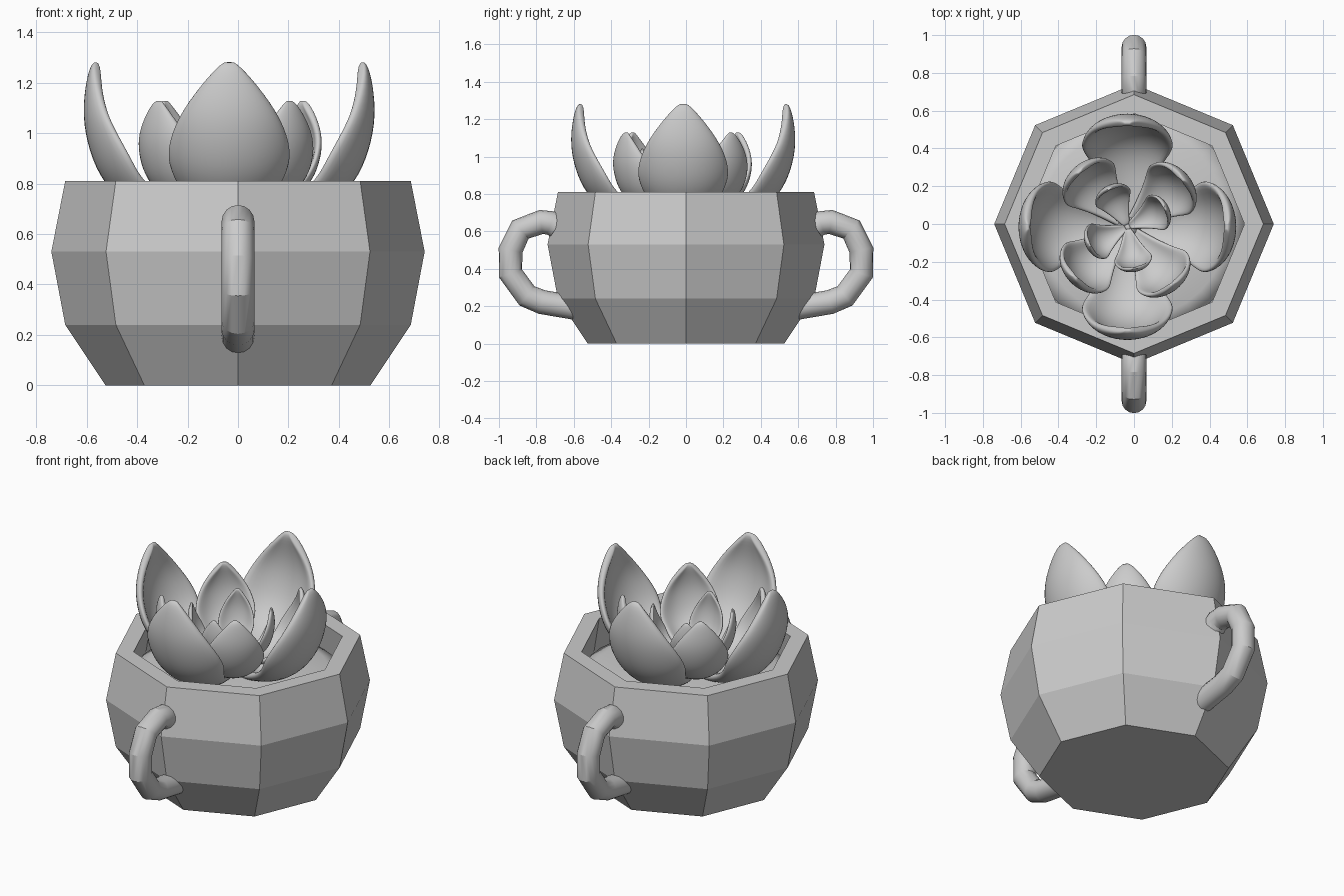
import bpy, bmesh, math
from mathutils import Vector

if "Cube" in bpy.data.objects:
    bpy.data.objects.remove(bpy.data.objects["Cube"])


def make_object(name, bm, smooth=False):
    bmesh.ops.recalc_face_normals(bm, faces=bm.faces)
    for f in bm.faces:
        f.smooth = smooth
    me = bpy.data.meshes.new(name)
    bm.to_mesh(me)
    bm.free()
    ob = bpy.data.objects.new(name, me)
    bpy.context.collection.objects.link(ob)
    return ob


def bridge(bm, a, b):
    n = len(a)
    for i in range(n):
        bm.faces.new((a[i], a[(i + 1) % n], b[(i + 1) % n], b[i]))


def lathe(name, profile, sides, centre=(0, 0), smooth=False):
    """Closed solid of revolution with capped ends."""
    bm = bmesh.new()
    rings = []
    for r, z in profile:
        rings.append([bm.verts.new((centre[0] + r * math.cos(math.tau * i / sides),
                                    centre[1] + r * math.sin(math.tau * i / sides), z))
                      for i in range(sides)])
    for a, b in zip(rings, rings[1:]):
        bridge(bm, a, b)
    bm.faces.new(rings[0])
    bm.faces.new(rings[-1])
    return make_object(name, bm, smooth)


def handle(name, sign):
    """Round tube with angular bends along a path in the y-z plane."""
    path = [Vector(p) for p in ((0.69, 0.625), (0.72, 0.645), (0.775, 0.65), (0.885, 0.61),
                                (0.938, 0.5), (0.938, 0.375), (0.85, 0.255), (0.77, 0.222),
                                (0.58, 0.19))]
    radius, sides = 0.065, 16
    bm = bmesh.new()
    rings = []
    for i, p in enumerate(path):
        d1 = (p - path[max(i - 1, 0)]).normalized()
        d2 = (path[min(i + 1, len(path) - 1)] - p).normalized()
        t = (d1 + d2).normalized()
        n = Vector((-t.y, t.x))
        ring = []
        for k in range(sides):
            a = math.tau * k / sides
            q = p + n * radius * math.sin(a)
            ring.append(bm.verts.new((radius * math.cos(a), sign * q.x, q.y)))
        rings.append(ring)
    for a, b in zip(rings, rings[1:]):
        bridge(bm, a, b)
    bm.faces.new(rings[0])
    bm.faces.new(rings[-1])
    ob = make_object(name, bm)
    bpy.ops.object.select_all(action='DESELECT')
    bpy.context.view_layer.objects.active = ob
    ob.select_set(True)
    bpy.ops.object.shade_smooth_by_angle(angle=math.radians(25))
    return ob


# midrib rows: radius, height above base, half width, cup depth at the edges
LEAF = [(0.02, 0.00, 0.04, 0.01), (0.20, 0.01, 0.11, 0.04), (0.38, 0.05, 0.20, 0.10),
        (0.495, 0.15, 0.245, 0.14), (0.548, 0.28, 0.24, 0.125), (0.568, 0.41, 0.20, 0.085),
        (0.553, 0.53, 0.12, 0.04), (0.525, 0.63, 0.014, 0.0)]
PLANT = Vector((-0.035, -0.015, 0))


def leaf(name, angle, rscale, scale, zscale, z0):
    bm = bmesh.new()
    rad = Vector((math.cos(angle), math.sin(angle), 0))
    side = Vector((-rad.y, rad.x, 0))
    rows = []
    for i, (r, h, w, cup) in enumerate(LEAF):
        a, b = LEAF[max(i - 1, 0)], LEAF[min(i + 1, len(LEAF) - 1)]
        t = Vector((b[0] - a[0], b[1] - a[1])).normalized()
        row = []
        for u in (-1, -0.62, 0, 0.62, 1):
            c = cup * abs(u) ** 2.6
            row.append(bm.verts.new(PLANT + rad * (r * rscale - t.y * c * scale)
                                    + side * w * u * scale
                                    + Vector((0, 0, z0 + (h + t.x * c) * zscale))))
        rows.append(row)
    for p, q in zip(rows, rows[1:]):
        for k in range(4):
            bm.faces.new((p[k], p[k + 1], q[k + 1], q[k]))
    ob = make_object(name, bm, True)
    thick = ob.modifiers.new("thickness", 'SOLIDIFY')
    thick.thickness = 0.045 * scale
    thick.offset = 0
    sub = ob.modifiers.new("smooth", 'SUBSURF')
    sub.levels = sub.render_levels = 2
    return ob


# faceted pot with rim and hollow inside
lathe("pot", [(0.525, 0), (0.685, 0.24), (0.74, 0.53), (0.685, 0.81),
              (0.585, 0.81), (0.62, 0.6), (0.60, 0.5)], 8)

# soil filling and short plant core
lathe("soil", [(0.58, 0.52), (0.58, 0.63), (0.5, 0.655), (0.3, 0.67), (0.02, 0.675)],
      32, smooth=True)
lathe("plant_core", [(0.09, 0.62), (0.07, 0.69), (0.03, 0.73)], 16, PLANT, True)

# pair of handles, front and back
handle("front_handle", -1)
handle("back_handle", 1)

# three tiers of four leaves
for tier, angles, rscale, scale, zscale, z0 in (
        ("outer", (0, 90, 180, 270), 1.0, 1.0, 1.0, 0.655),
        ("middle", (41, 131, 224, 308), 0.73, 0.69, 0.70, 0.69),
        ("inner", (26, 116, 206, 280), 0.42, 0.42, 0.50, 0.73)):
    for i, angle in enumerate(angles):
        # front and back outer leaves lean out slightly further
        lean = 1.04 if tier == "outer" and i % 2 else 1.0
        leaf(f"{tier}_leaf_{i + 1}", math.radians(angle), rscale * lean, scale, zscale, z0)
